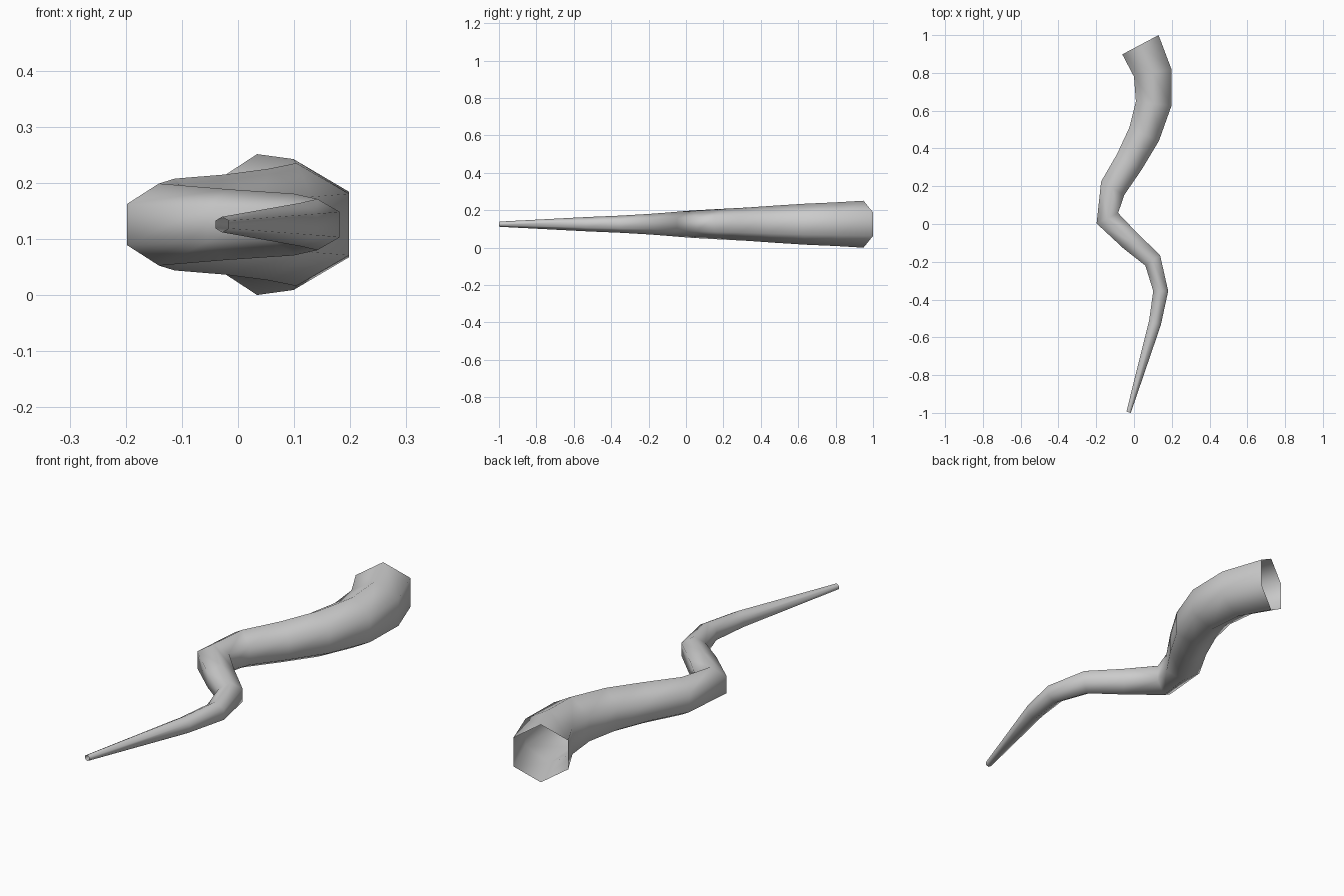
import bpy, bmesh, math
from mathutils import Vector

if "Cube" in bpy.data.objects:
    bpy.data.objects.remove(bpy.data.objects["Cube"])

SIDES = 6

# Left and right wall points of each cross-section, seen from above (wide end to tip)
WALLS = [
    ((-0.062, 0.898), (0.130, 1.000)),
    ((0.000, 0.780), (0.198, 0.820)),
    ((0.010, 0.650), (0.198, 0.625)),
    ((-0.025, 0.510), (0.132, 0.440)),
    ((-0.090, 0.370), (0.042, 0.290)),
    ((-0.174, 0.225), (-0.052, 0.153)),
    ((-0.198, 0.003), (-0.084, 0.058)),
    ((-0.055, -0.130), (0.017, -0.048)),
    ((0.060, -0.220), (0.138, -0.165)),
    ((0.102, -0.355), (0.181, -0.355)),
    ((0.080, -0.510), (0.142, -0.535)),
    ((-0.040, -0.993), (-0.017, -1.000)),
]


def section(left, right):
    """Centre, sideways direction and radius of one hexagonal section."""
    a, b = Vector((*left, 0)), Vector((*right, 0))
    radius = (b - a).length / 2 / math.cos(math.pi / SIDES)
    return (a + b) / 2, (b - a).normalized(), radius


sections = [section(a, b) for a, b in WALLS]
height = Vector((0, 0, sections[0][2]))
up = Vector((0, 0, 1))

# Winding tapered tube, open at both ends, with a corner at top and bottom
bm = bmesh.new()
rings = []
for centre, side, radius in sections:
    ring = []
    for i in range(SIDES):
        t = 2 * math.pi * i / SIDES
        offset = side * math.sin(t) + up * math.cos(t)
        ring.append(bm.verts.new(centre + height + offset * radius))
    rings.append(ring)
for r0, r1 in zip(rings, rings[1:]):
    for i in range(SIDES):
        j = (i + 1) % SIDES
        bm.faces.new((r0[i], r0[j], r1[j], r1[i]))
bmesh.ops.recalc_face_normals(bm, faces=bm.faces)
for f in bm.faces:
    f.smooth = True

mesh = bpy.data.meshes.new("winding_horn")
bm.to_mesh(mesh)
bm.free()
horn = bpy.data.objects.new("winding_horn", mesh)
bpy.context.collection.objects.link(horn)
